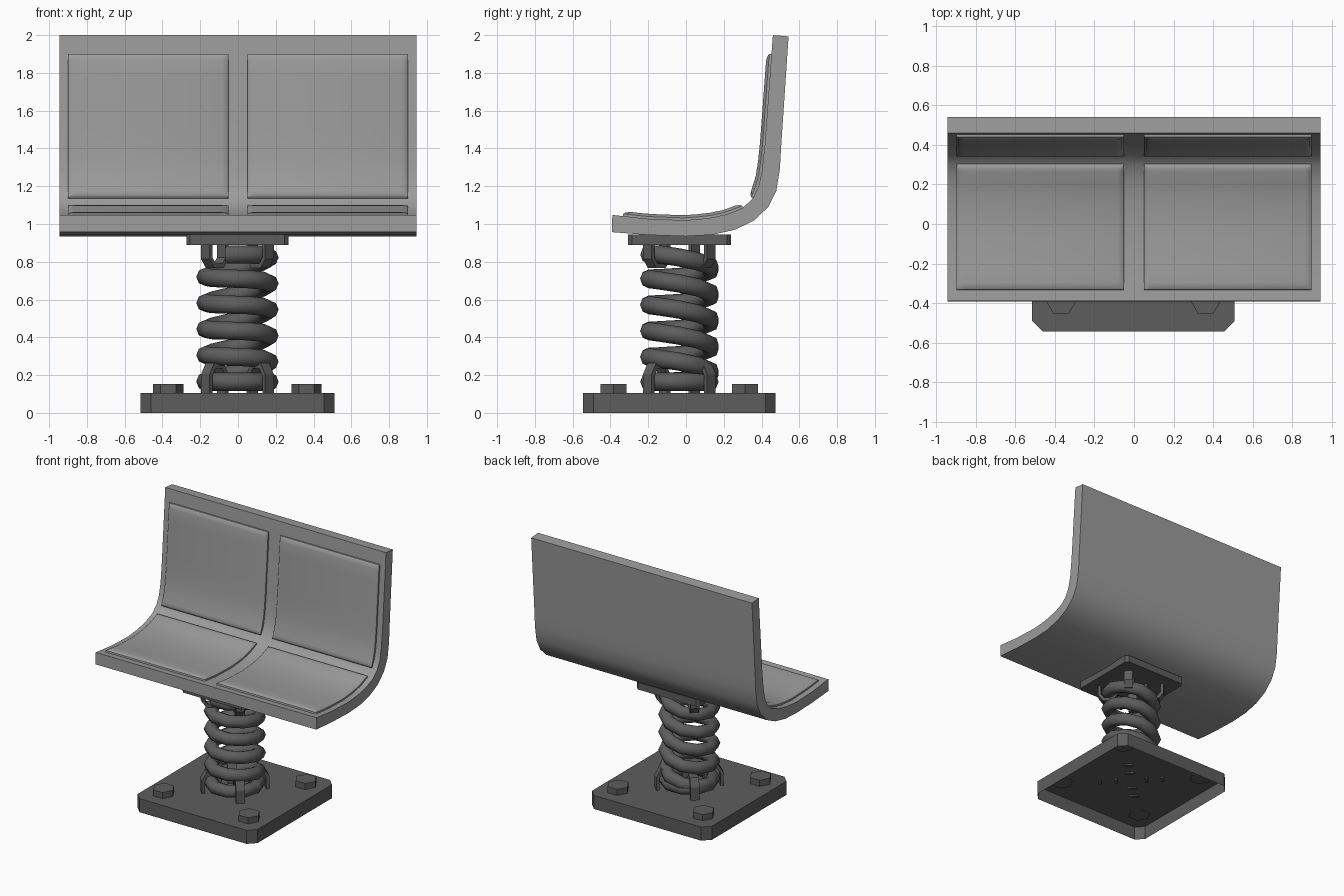
import bpy, bmesh, math
from mathutils import Vector

if "Cube" in bpy.data.objects:
    bpy.data.objects.remove(bpy.data.objects["Cube"])

CX, CY = -0.003, -0.035   # spring axis


def material(name, v):
    m = bpy.data.materials.new(name)
    m.diffuse_color = (v, v, v, 1)
    m.use_nodes = True
    m.node_tree.nodes["Principled BSDF"].inputs["Base Color"].default_value = m.diffuse_color
    return m


SEAT = material("seat_grey", 0.33)
METAL = material("dark_metal", 0.11)


def make(name, verts, faces, mat, smooth=None, fix=True):
    me = bpy.data.meshes.new(name)
    me.from_pydata([tuple(v) for v in verts], [], faces)
    if fix:
        bm = bmesh.new()
        bm.from_mesh(me)
        bmesh.ops.recalc_face_normals(bm, faces=bm.faces)
        bm.to_mesh(me)
        bm.free()
    me.materials.append(mat)
    ob = bpy.data.objects.new(name, me)
    bpy.context.collection.objects.link(ob)
    if smooth:
        bpy.ops.object.select_all(action='DESELECT')
        ob.select_set(True)
        bpy.context.view_layer.objects.active = ob
        bpy.ops.object.shade_smooth_by_angle(angle=math.radians(smooth))
    return ob


def prism(name, a, b, mat, smooth=None, bottom=True):
    """Solid between two matching outlines; the first may be left open."""
    n = len(a)
    faces = [(i, (i + 1) % n, n + (i + 1) % n, n + i) for i in range(n)]
    faces.append(tuple(range(n, 2 * n)))
    if bottom:
        faces.append(tuple(reversed(range(n))))
    return make(name, list(a) + list(b), faces, mat, smooth, fix=bottom)


def plate(name, hx, hy, c, z0, z1, bottom=True):
    pts = [(hx, -hy + c), (hx, hy - c), (hx - c, hy), (c - hx, hy),
           (-hx, hy - c), (-hx, c - hy), (c - hx, -hy), (hx - c, -hy)]
    ring = lambda z: [(x + CX, y + CY, z) for x, y in pts]
    return prism(name, ring(z0), ring(z1), METAL, bottom=bottom)


# base plate (open underneath) and mounting plate under the seat
plate("base_plate", 0.513, 0.51, 0.055, 0, 0.105, bottom=False)
plate("seat_mount", 0.27, 0.272, 0.02, 0.89, 0.945)

# hex bolts
for sx in (-1, 1):
    for sy in (-1, 1):
        ring = lambda z: [(CX + sx * 0.366 + 0.08 * math.cos(k * math.pi / 3),
                           CY + sy * 0.348 + 0.08 * math.sin(k * math.pi / 3), z)
                          for k in range(6)]
        prism("bolt", ring(0.098), ring(0.152), METAL)

# coil spring with flattened ends
R, TUBE, SIDES, STEP = 0.17, 0.048, 8, 10
centres = []
for i in range(-8, 54):
    t = i / STEP                       # turns, downwards from the left side
    a = math.pi + 2 * math.pi * t
    x, y = R * math.cos(a), R * math.sin(a)
    z = 0.737 - 0.138 * t + 0.1 * x - 0.045 * y
    centres.append(Vector((CX + x, CY + y, min(0.838, max(0.165, z)))))
verts, faces = [], []
for i, c in enumerate(centres):
    out = Vector((c.x - CX, c.y - CY, 0)).normalized()
    tan = (centres[min(i + 1, len(centres) - 1)] - centres[max(i - 1, 0)]).normalized()
    up = tan.cross(out).normalized()
    for k in range(SIDES):
        b = 2 * math.pi * k / SIDES
        verts.append(c + (out * math.cos(b) + up * math.sin(b)) * TUBE)
    if i:
        for k in range(SIDES):
            p, q = (i - 1) * SIDES, i * SIDES
            k2 = (k + 1) % SIDES
            faces.append((p + k, p + k2, q + k2, q + k))
faces += [tuple(range(SIDES)), tuple(range(len(verts) - SIDES, len(verts)))]
make("spring", verts, faces, METAL, 50)

# strap clamps holding the spring ends
STRAP = [(0.24, 0.095), (0.24, 0.205), (0.205, 0.265), (0.135, 0.265),
         (0.1, 0.205), (0.1, 0.095), (0.122, 0.095), (0.122, 0.195),
         (0.145, 0.235), (0.195, 0.235), (0.218, 0.195), (0.218, 0.095)]


def strap(name, angle, top):
    d = Vector((math.cos(angle), math.sin(angle), 0))
    w = Vector((-d.y, d.x, 0)) * 0.032
    pts = []
    for r, z in STRAP:
        z = 0.9 - (z - 0.095) * 0.78 if top else z
        pts.append(Vector((CX, CY, z)) + d * r)
    prism(name, [p - w for p in pts], [p + w for p in pts], METAL)


for k in range(4):
    ang = math.pi / 4 + k * math.pi / 2
    strap("lower_strap", ang, False)
    strap("upper_strap", ang, True)

# seat shell: one bent profile drawn across the full width
INNER = [(-0.39, 1.048), (-0.2, 1.027), (0.0, 1.02), (0.12, 1.031), (0.22, 1.052),
         (0.3, 1.085), (0.352, 1.132), (0.383, 1.195), (0.402, 1.28),
         (0.417, 1.42), (0.46, 2.0)]
OUTER = [(0.543, 1.993), (0.503, 1.4), (0.497, 1.29), (0.478, 1.175), (0.435, 1.09),
         (0.36, 1.018), (0.26, 0.97), (0.14, 0.943), (0.0, 0.935), (-0.2, 0.942),
         (-0.393, 0.957)]
shell = INNER + OUTER
prism("seat_shell", [(-0.945, y, z) for y, z in shell],
      [(0.945, y, z) for y, z in shell], SEAT, 32)

# positions along the sitting surface, by arc length
LINE = [Vector(p) for p in INNER]


def at(s):
    for a, b in zip(LINE, LINE[1:]):
        d = (b - a).length
        if s <= d or b is LINE[-1]:
            return a + (b - a) * (s / d)
        s -= d


def on_surface(s, h):
    t = (at(s + 0.03) - at(s - 0.03)).normalized()
    return at(s) + Vector((-t.y, t.x)) * h


def length_where(test):
    s = 0
    while not test(at(s)):
        s += 0.002
    return s


# raised pads with softened rims
RIM = [(0.0, -0.004), (0.001, 0.012), (0.012, 0.02), (0.035, 0.026)]


def stations(a, b, mid):
    lo = [(a + d, h) for d, h in RIM]
    hi = [(b - d, h) for d, h in reversed(RIM)]
    p, q = lo[-1][0], hi[0][0]
    return lo + [(p + (q - p) * k / mid, RIM[-1][1]) for k in range(1, mid)] + hi


def pad(name, x0, x1, s0, s1, mid):
    us, vs = stations(x0, x1, 1), stations(s0, s1, mid)
    verts = []
    for s, hv in vs:
        for x, hu in us:
            p = on_surface(s, min(hu, hv))
            verts.append((x, p.x, p.y))
    n = len(us)
    faces = [(j * n + i, j * n + i + 1, (j + 1) * n + i + 1, (j + 1) * n + i)
             for j in range(len(vs) - 1) for i in range(n - 1)]
    make(name, verts, faces, SEAT, 45, fix=False)


seat_from = length_where(lambda p: p.x >= -0.335)
seat_to = length_where(lambda p: p.x >= 0.303)
back_from = length_where(lambda p: p.y >= 1.135)
back_to = length_where(lambda p: p.y >= 1.898)
for x0, x1 in ((-0.9, -0.05), (0.05, 0.9)):
    pad("seat_pad", x0, x1, seat_from, seat_to, 8)
    pad("back_pad", x0, x1, back_from, back_to, 8)
